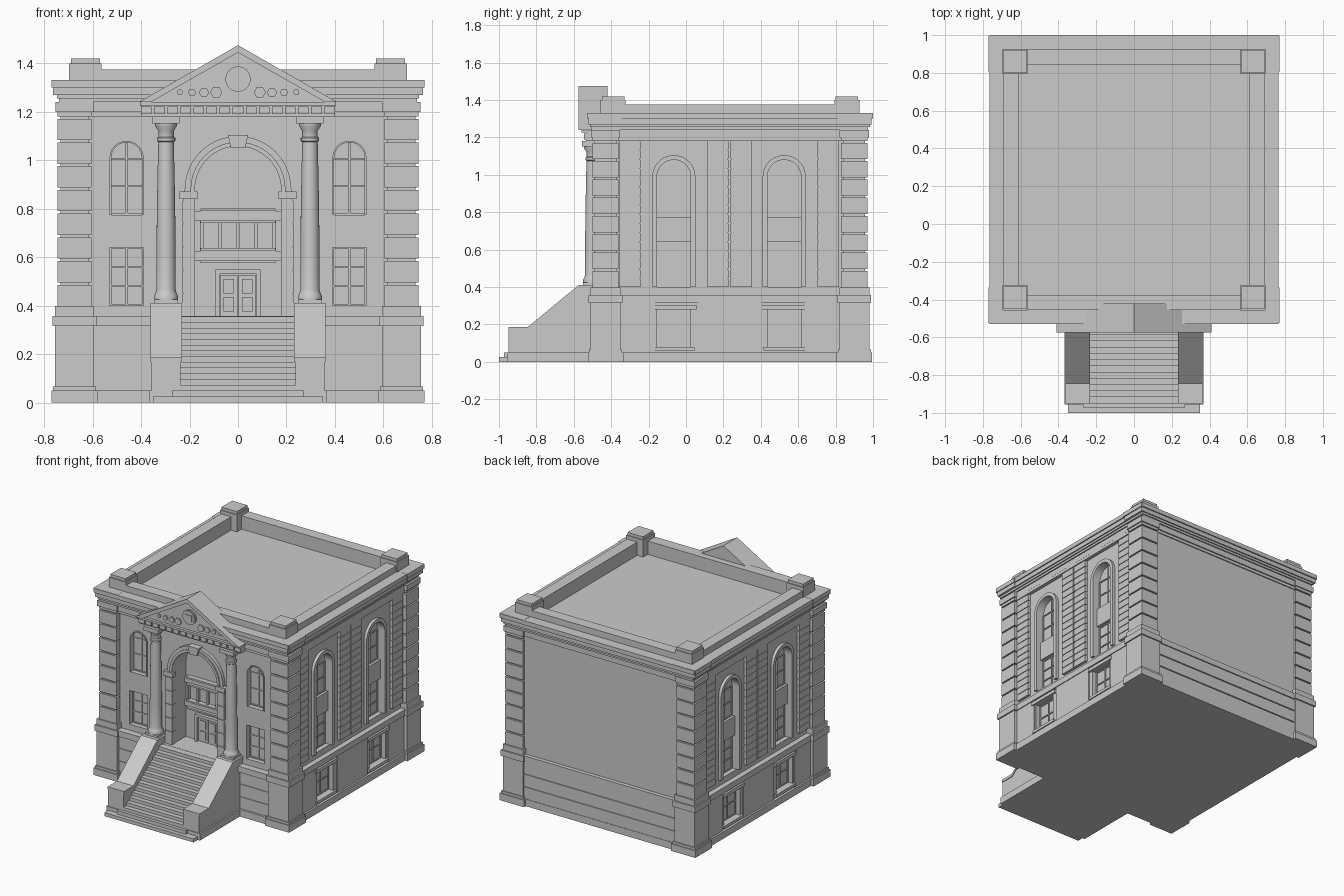
import bpy, bmesh, math
from mathutils import Matrix, Vector

if "Cube" in bpy.data.objects:
    bpy.data.objects.remove(bpy.data.objects["Cube"])

stone = bpy.data.materials.new("grey stone")
stone.use_nodes = True
stone.diffuse_color = (0.6, 0.6, 0.6, 1)
stone.node_tree.nodes["Principled BSDF"].inputs["Base Color"].default_value = stone.diffuse_color

# Main levels and planes of the building
PLINTH, BAND, FLOOR, PIER_FOOT = 0.05, 0.315, 0.357, 0.398
SILL, SPANDREL, UPPER_SILL, ARCH_TOP = 0.4, 0.64, 0.775, 1.08
FRIEZE, EAVES, CORNICE_TOP, DECK = 1.18, 1.24, 1.33, 1.28
MID_Y, FRONT_WALL, SIDE_WALL, PORCH_BACK = 0.235, 0.46, 0.705, 0.33
SIDE_WINDOWS = (-0.065, 0.525)
BAR = 0.007

# Wall frames: local (along wall, up, outward) axes to world
UP = Vector((0, 0, 1))


def wall_frame(along, outward):
    return Matrix((along, UP, outward)).transposed()


FRONT = wall_frame(Vector((1, 0, 0)), Vector((0, -1, 0)))
BACK = wall_frame(Vector((1, 0, 0)), Vector((0, 1, 0)))
SIDES = (("left", 1, wall_frame(Vector((0, 1, 0)), Vector((1, 0, 0)))),
         ("right", -1, wall_frame(Vector((0, 1, 0)), Vector((-1, 0, 0)))))


def finish(name, bm):
    bmesh.ops.recalc_face_normals(bm, faces=bm.faces)
    mesh = bpy.data.meshes.new(name)
    bm.to_mesh(mesh)
    bm.free()
    mesh.materials.append(stone)
    obj = bpy.data.objects.new(name, mesh)
    bpy.context.collection.objects.link(obj)
    return obj


def prisms(name, frame, parts):
    """Each part is an outline, its outer depth and its thickness."""
    bm = bmesh.new()
    for outline, depth, thick in parts:
        inner, outer = [[bm.verts.new(frame @ Vector((u, z, d))) for u, z in outline]
                        for d in (depth - thick, depth)]
        bm.faces.new(inner)
        bm.faces.new(outer)
        for i in range(len(outline)):
            bm.faces.new((inner[i - 1], inner[i], outer[i], outer[i - 1]))
    return finish(name, bm)


def rect(u, half, low, high):
    return [(u - half, low), (u + half, low), (u + half, high), (u - half, high)]


def arch(u, half, low, top, steps=20):
    angles = [math.pi * i / steps for i in range(steps + 1)]
    curve = [(u + half * math.cos(a), top - half + half * math.sin(a)) for a in angles]
    return [(u + half, low)] + curve + [(u - half, low)]


def arch_band(u, half, low, top, width):
    return arch(u, half + width, low, top + width) + arch(u, half, low, top)[::-1]


def circle(u, z, radius, sides):
    angles = [math.tau * i / sides for i in range(sides)]
    return [(u + radius * math.cos(a), z + radius * math.sin(a)) for a in angles]


def block(u, half, low, high, depth, thick=0.04):
    return rect(u, half, low, high), depth, thick


def column_box(x, y, half, low, high):
    """Square box centred on a point in plan, as a front-frame part."""
    return block(x, half, low, high, half - y, half * 2)


def ring(half, low, high, hole=0.61):
    """Four walls around the open roof."""
    width = half - hole
    parts = []
    for s in (-1, 1):
        centre = s * (half + hole) / 2
        parts.append(block(0, half, low, high, width / 2 - MID_Y - centre, width))
        parts.append(block(centre, width / 2, low, high, hole - MID_Y, hole * 2))
    return parts


def sash(u, half, low, high, depth, rows):
    """Window border, centre bar and cross bars."""
    parts = [block(u + k * (half - BAR / 2), BAR / 2, low, high, depth + BAR) for k in (-1, 0, 1)]
    for i in range(rows + 1):
        z = low + (high - BAR - low) * i / rows
        parts.append(block(u, half, z, z + BAR, depth + BAR))
    return parts


def cut(target, cutters):
    for cutter in cutters:
        mod = target.modifiers.new("cut", 'BOOLEAN')
        mod.object, mod.solver = cutter, 'EXACT'
    bpy.context.view_layer.update()
    graph = bpy.context.evaluated_depsgraph_get()
    mesh = bpy.data.meshes.new_from_object(target.evaluated_get(graph))
    target.modifiers.clear()
    target.data = mesh
    for cutter in cutters:
        bpy.data.objects.remove(cutter)


# Main walls and basement with cut openings
GLASS, SIDE_GLASS, CELLAR_GLASS = FRONT_WALL - 0.04, SIDE_WALL - 0.04, 0.69
walls = prisms("main_walls", FRONT, [block(0, SIDE_WALL, BAND, DECK, FRONT_WALL, 1.41)])
basement = prisms("basement", FRONT, [block(0, 0.73, 0, FLOOR - 0.002, 0.485, 1.45)])


def cutter(frame, outline, depth):
    return prisms("cutter", frame, [(outline, 1, 1 - depth)])


openings = [cutter(FRONT, arch(0, 0.18, FLOOR, 1.06), PORCH_BACK)]
cellar_openings = []
for side, s, frame in SIDES:
    u = s * 0.46
    openings.append(cutter(FRONT, arch(u, 0.07, UPPER_SILL, ARCH_TOP), GLASS))
    openings.append(cutter(FRONT, rect(u, 0.07, SILL, SPANDREL), GLASS))
    for u in SIDE_WINDOWS:
        openings.append(cutter(frame, arch(u, 0.09, SILL, ARCH_TOP), SIDE_GLASS))
        cellar_openings.append(cutter(frame, rect(u, 0.09, 0.08, 0.28), CELLAR_GLASS))
cut(walls, openings)
cut(basement, cellar_openings)

for side, s, frame in SIDES:
    # Front windows
    u = s * 0.46
    prisms(f"front_windows_{side}", FRONT,
           sash(u, 0.07, UPPER_SILL, ARCH_TOP - 0.07, GLASS, 2)
           + sash(u, 0.07, SILL, SPANDREL, GLASS, 3)
           + [block(u, BAR / 2, UPPER_SILL, ARCH_TOP, GLASS + BAR),
              (arch_band(u, 0.07 - BAR, UPPER_SILL, ARCH_TOP - BAR, BAR), FRONT_WALL + BAR, 0.04)])

    # Side windows with arched trim and cellar windows
    windows, trim = [], []
    for u in SIDE_WINDOWS:
        windows += sash(u, 0.09, UPPER_SILL, ARCH_TOP - 0.09, SIDE_GLASS, 2)
        windows += sash(u, 0.09, SILL, SPANDREL, SIDE_GLASS, 3)
        windows += sash(u, 0.09, 0.08, 0.28, CELLAR_GLASS, 2)
        windows += [block(u, BAR / 2, UPPER_SILL, ARCH_TOP, SIDE_GLASS + BAR),
                    block(u, 0.09, SPANDREL, UPPER_SILL, SIDE_WALL - 0.015)]
        trim += [(arch_band(u, 0.09, SILL, ARCH_TOP, 0.025), SIDE_WALL + 0.02, 0.04),
                 block(u, 0.12, 0.28, 0.305, 0.745), block(u, 0.11, 0.06, 0.08, 0.745)]
    prisms(f"side_windows_{side}", frame, windows)
    prisms(f"side_window_trim_{side}", frame, trim)

    # Rusticated strips between the side windows
    strips = [block(MID_Y, 0.6, FRIEZE, EAVES, SIDE_WALL + 0.025)]
    for u in (-0.3, 0.17, 0.295, 0.76):
        strips.append(block(u, 0.055, SILL, FRIEZE, SIDE_WALL + 0.015))
        for k in range(16):
            z = SILL + k * 0.049
            strips.append(block(u, 0.058, z, z + 0.043, SIDE_WALL + 0.02))
    prisms(f"side_strips_{side}", frame, strips)
    prisms(f"basement_panels_{side}", frame,
           [block(MID_Y + k * 0.49, 0.17 - abs(k) * 0.08, PLINTH, BAND, 0.737) for k in (-1, 0, 1)])

# Plinth, basement courses and band
prisms("plinth", FRONT, [block(0, 0.75, 0, PLINTH, 0.505, 1.48)])
prisms("basement_band", FRONT, ring(0.743, BAND, FLOOR))
course_levels = [PLINTH + 0.09 * i for i in range(3)]
prisms("front_courses", FRONT, [block(s * 0.48, 0.12, z, z + 0.083, 0.49)
                                for z in course_levels for s in (-1, 1)])
prisms("back_courses", BACK, [block(0, 0.6, z, z + 0.083, 0.972) for z in course_levels])

# Corner piers with grooved blocks, and parapet blocks
GROOVE_STEP = (EAVES - PIER_FOOT) / 8.6
for end, t in (("front", -1), ("back", 1)):
    for side, s, frame in SIDES:
        tiers = [(0.095, 0, PLINTH), (0.088, PLINTH, 0.066), (0.08, PLINTH, BAND),
                 (0.09, BAND, FLOOR), (0.08, FLOOR, PIER_FOOT), (0.058, FLOOR, DECK),
                 (0.078, EAVES - 0.04, EAVES), (0.088, 1.27, 1.3), (0.095, 1.3, CORNICE_TOP + 0.001)]
        for k in range(9):
            z = PIER_FOOT + k * GROOVE_STEP
            tiers.append((0.07, z, min(z + GROOVE_STEP - 0.01, EAVES)))
        prisms(f"corner_pier_{end}_{side}", FRONT,
               [column_box(s * 0.675, MID_Y + t * 0.665, *tier) for tier in tiers])
        prisms(f"parapet_block_{end}_{side}", FRONT,
               [column_box(s * 0.63, MID_Y + t * 0.625, *tier)
                for tier in ((0.067, DECK, 1.4), (0.06, DECK, 1.42))])

# Cornice growing outward in steps, and parapet
levels = (FRIEZE, 1.2, EAVES, 1.255, 1.27, 1.3, CORNICE_TOP)
cornice = []
for i, (low, high) in enumerate(zip(levels, levels[1:])):
    cornice += ring(0.722 + 0.0085 * i, low, high)
prisms("cornice", FRONT, cornice)
prisms("parapet", FRONT, ring(0.69, DECK, 1.375))

# Portico beam, dentils and pediment
prisms("portico_beam", FRONT, [block(0, 0.4, FRIEZE, EAVES, 0.535, 0.12),
                               block(0, 0.405, 1.225, EAVES, 0.56, 0.14)])
prisms("dentils", FRONT, [block(i * 0.054, 0.022, 1.19, 1.222, 0.545) for i in range(-7, 8)])


def gable(half, top):
    return [(-half, EAVES), (0, top), (half, EAVES)]


prisms("pediment", FRONT, [(gable(0.39, 1.46), 0.54, 0.12),
                           (gable(0.41, 1.475) + gable(0.36, 1.445)[::-1], 0.575, 0.155)])
prisms("medallion", FRONT, [(circle(0, 1.335, 0.052, 32), 0.55, 0.02),
                            (circle(0, 1.335, 0.045, 32), 0.555, 0.02)]
       + [block(s * 0.015, 0.012, 1.315, 1.355, 0.56) for s in (-1, 1)])
for side, s, frame in SIDES:
    prisms(f"pediment_ornament_{side}", FRONT,
           [(circle(s * (0.09 + k * 0.05), 1.28, 0.025 - k * 0.004, 6), 0.55, 0.02) for k in range(4)])


# Columns turned from a profile
def column(name, x, y, profile, sides=24):
    bm = bmesh.new()
    rows = [[bm.verts.new((x + u, y + v, z)) for u, v in circle(0, 0, radius, sides)]
            for radius, z in profile]
    for lower, upper in zip(rows, rows[1:]):
        for i in range(sides):
            bm.faces.new((lower[i - 1], lower[i], upper[i], upper[i - 1]))
    bm.faces.new(rows[0])
    bm.faces.new(rows[-1])
    obj = finish(name, bm)
    bpy.ops.object.select_all(action='DESELECT')
    obj.select_set(True)
    bpy.context.view_layer.objects.active = obj
    bpy.ops.object.shade_smooth_by_angle(angle=math.radians(35))


foot, head = 0.425, 1.152
shaft = [(0.04 - 0.008 * t * t, foot + 0.04 + 0.61 * t) for t in (0, 0.25, 0.5, 0.75, 1)]
profile = [(0.05, foot), (0.05, foot + 0.015), (0.044, foot + 0.025)] + shaft
profile += [(0.038, head - 0.072), (0.038, head - 0.06), (0.032, head - 0.055),
            (0.032, head - 0.03), (0.045, head - 0.01), (0.045, head)]

PEDESTAL = 0.41
slope = [(-0.95, 0.187), (-0.845, 0.187), (-0.575, PEDESTAL), (-0.44, PEDESTAL)]
for side, s, frame in SIDES:
    x = s * 0.297
    column(f"column_{side}", x, -0.5, profile)
    prisms(f"column_ends_{side}", FRONT, [column_box(x, -0.5, 0.05, PEDESTAL - 0.01, foot),
                                          column_box(x, -0.5, 0.056, head, FRIEZE)])
    # Stair cheek, sloping coping and foot
    coping = slope + [(y, z - 0.02) for y, z in slope[::-1]]
    cheek = [(slope[0][0], 0)] + slope + [(slope[-1][0], 0)]
    prisms(f"stair_cheek_{side}", frame, [(cheek, 0.357, 0.12), (coping, 0.362, 0.13),
                                          (rect(-0.7, 0.255, 0, PLINTH), 0.368, 0.136)])

# Steps up to the landing
steps = [block(0, 0.35, 0, 0.025, 1, 0.5), block(0, 0.27, 0, PLINTH, 0.972, 0.5)]
for i in range(13):
    steps.append(block(0, 0.24, 0, PLINTH + (i + 1) * 0.0235, 0.95 - i * 0.033, 0.5))
prisms("stairs", FRONT, steps)

# Arched portal with block jambs and keystone
SPRING = 0.872
jambs = []
for s in (-1, 1):
    jambs += [block(s * 0.204, 0.024, FLOOR, SPRING, 0.482), block(s * 0.204, 0.037, 0.84, SPRING, 0.498)]
    for k in range(5):
        z = FLOOR + k * 0.096
        jambs.append(block(s * 0.204, 0.027, z, z + 0.09, 0.488))
prisms("portal_jambs", FRONT, jambs)
keystone = [(-0.03, 1.05), (0.03, 1.05), (0.042, 1.105), (-0.042, 1.105)]
prisms("portal_arch", FRONT, [(arch_band(0, 0.18, SPRING, 1.06, 0.04), 0.484, 0.06),
                              (arch_band(0, 0.178, SPRING, 1.058, 0.018), 0.492, 0.06),
                              (keystone, 0.505, 0.08)])

# Transom and doors at the back of the porch
transom = [block(0, 0.155, z, z + 0.012, PORCH_BACK + 0.035) for z in (0.575, 0.625, 0.742, 0.79)]
transom += [block(0, 0.178, z, z + 0.04, PORCH_BACK + 0.015) for z in (0.585, 0.75)]
transom += [block(k * 0.075, BAR, 0.63, 0.75, PORCH_BACK + 0.02) for k in range(-2, 3)]
prisms("portal_transom", FRONT, transom)
doors = [block(0, 0.092, 0.53, 0.55, PORCH_BACK + 0.025)]
for s in (-1, 1):
    doors += [block(s * 0.084, 0.008, FLOOR, 0.55, PORCH_BACK + 0.025),
              block(s * 0.038, 0.036, FLOOR, 0.525, PORCH_BACK + BAR)]
    doors += [block(s * 0.038, 0.022, z, z + 0.06, PORCH_BACK + BAR * 2) for z in (0.375, 0.45)]
prisms("doors", FRONT, doors)
